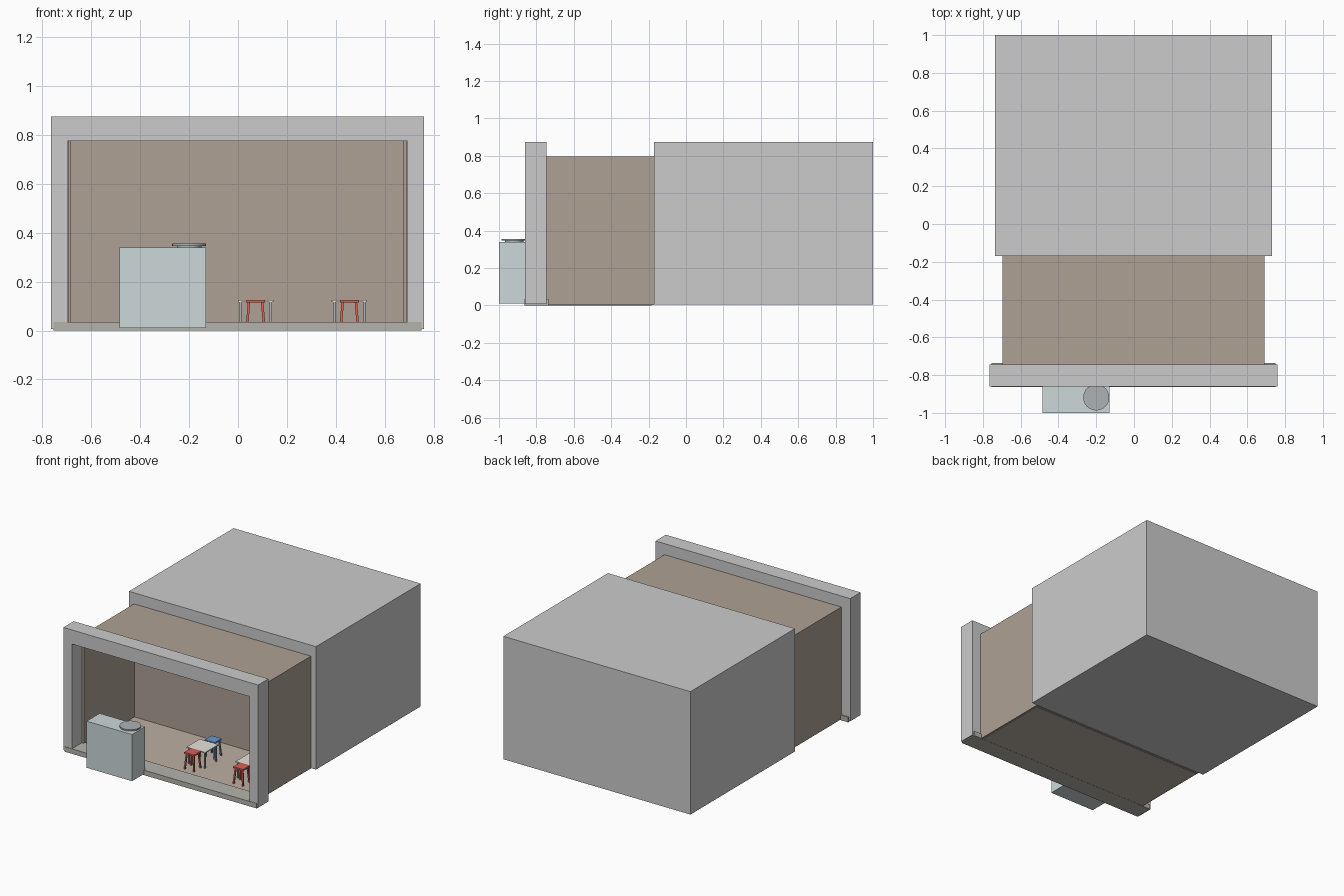
import bpy, bmesh
from mathutils import Vector

if "Cube" in bpy.data.objects:
    bpy.data.objects.remove(bpy.data.objects["Cube"])


def material(name, rgb):
    m = bpy.data.materials.new(name)
    m.diffuse_color = (*rgb, 1)
    m.use_nodes = True
    m.node_tree.nodes["Principled BSDF"].inputs["Base Color"].default_value = m.diffuse_color
    return m


WALL = material("brown_plaster", (0.42, 0.355, 0.295))
FLOOR = material("floor_tan", (0.50, 0.43, 0.36))
SILL = material("sill_stone", (0.46, 0.45, 0.41))
STEEL = material("steel", (0.61, 0.69, 0.70))
DARK = material("dark_steel", (0.42, 0.45, 0.46))
CREAM = material("table_cream", (0.80, 0.77, 0.70))
RED = material("red_plastic", (0.65, 0.12, 0.09))
BLUE = material("blue_plastic", (0.14, 0.32, 0.62))


def finish(name, bm, mat=None):
    bmesh.ops.recalc_face_normals(bm, faces=bm.faces)
    me = bpy.data.meshes.new(name)
    bm.to_mesh(me)
    bm.free()
    ob = bpy.data.objects.new(name, me)
    bpy.context.collection.objects.link(ob)
    if mat:
        me.materials.append(mat)
    return ob


def add_box(bm, x, y, z):
    """Box between the (min, max) pairs x, y and z."""
    for v in bmesh.ops.create_cube(bm, size=1)["verts"]:
        v.co = Vector([(a + b) / 2 + c * (b - a) for (a, b), c in zip((x, y, z), v.co)])


def box(name, x, y, z, mat=None):
    bm = bmesh.new()
    add_box(bm, x, y, z)
    return finish(name, bm, mat)


def disc(name, centre, r, z0, z1, mat):
    bpy.ops.mesh.primitive_cylinder_add(vertices=32, radius=r, depth=z1 - z0,
                                        location=(*centre, (z0 + z1) / 2))
    ob = bpy.context.object
    ob.name = name
    ob.data.materials.append(mat)
    bpy.ops.object.shade_smooth_by_angle()


def legs(name, centre, top, foot, half, z0, z1, mat):
    """Four square legs running from spread 'foot' to spread 'top'."""
    bm = bmesh.new()
    for sx in (-1, 1):
        for sy in (-1, 1):
            for v in bmesh.ops.create_cube(bm, size=2)["verts"]:
                spread = top if v.co.z > 0 else foot
                v.co = Vector((centre[0] + sx * spread + v.co.x * half,
                               centre[1] + sy * spread + v.co.y * half,
                               z1 if v.co.z > 0 else z0))
    finish(name, bm, mat)


# Large plain building at the back
box("rear_building", (-0.735, 0.73), (-0.17, 1.0), (0.005, 0.875))

# Front portal: one inverted-U profile extruded in depth
bm = bmesh.new()
profile = [(-0.765, 0.007), (-0.765, 0.875), (0.76, 0.875), (0.76, 0.007),
           (0.692, 0.007), (0.692, 0.775), (-0.697, 0.775), (-0.697, 0.007)]
face = bm.faces.new([bm.verts.new((x, -0.86, z)) for x, z in profile])
ext = bmesh.ops.extrude_face_region(bm, geom=[face])["geom"]
bmesh.ops.translate(bm, vec=(0, 0.115, 0),
                    verts=[g for g in ext if isinstance(g, bmesh.types.BMVert)])
finish("portal_frame", bm)

# Door sill
box("sill", (-0.755, 0.75), (-0.863, -0.735), (0.0, 0.035), SILL)

# Room shell, open at the front
Y = (-0.75, -0.17)
box("left_wall", (-0.695, -0.682), Y, (0.003, 0.797), WALL)
box("right_wall", (0.677, 0.69), Y, (0.003, 0.797), WALL)
box("back_wall", (-0.682, 0.677), (-0.185, -0.17), (0.003, 0.797), WALL)
box("ceiling", (-0.682, 0.677), (-0.75, -0.185), (0.782, 0.797), WALL)
box("floor", (-0.682, 0.677), (-0.75, -0.185), (0.001, 0.006), FLOOR)

# Serving counter with a round hob
box("counter", (-0.485, -0.13), (-1.0, -0.855), (0.01, 0.34), STEEL)
disc("hob_base", (-0.2, -0.918), 0.05, 0.338, 0.347, DARK)
disc("hob_plate", (-0.2, -0.918), 0.069, 0.346, 0.356, DARK)


def stool(label, x, y, mat):
    box("stool_seat_" + label, (x - 0.039, x + 0.039), (y - 0.039, y + 0.039), (0.114, 0.125), mat)
    legs("stool_legs_" + label, (x, y), 0.027, 0.036, 0.005, 0.006, 0.116, mat)


# Two tables, each with a red stool in front and a blue one behind
for i, x in enumerate((0.072, 0.455), 1):
    box(f"table_top_{i}", (x - 0.073, x + 0.073), (-0.573, -0.427), (0.117, 0.124), CREAM)
    legs(f"table_legs_{i}", (x, -0.5), 0.062, 0.062, 0.005, 0.006, 0.118, DARK)
    stool(f"front_{i}", x, -0.61, RED)
    stool(f"back_{i}", x, -0.38, BLUE)
